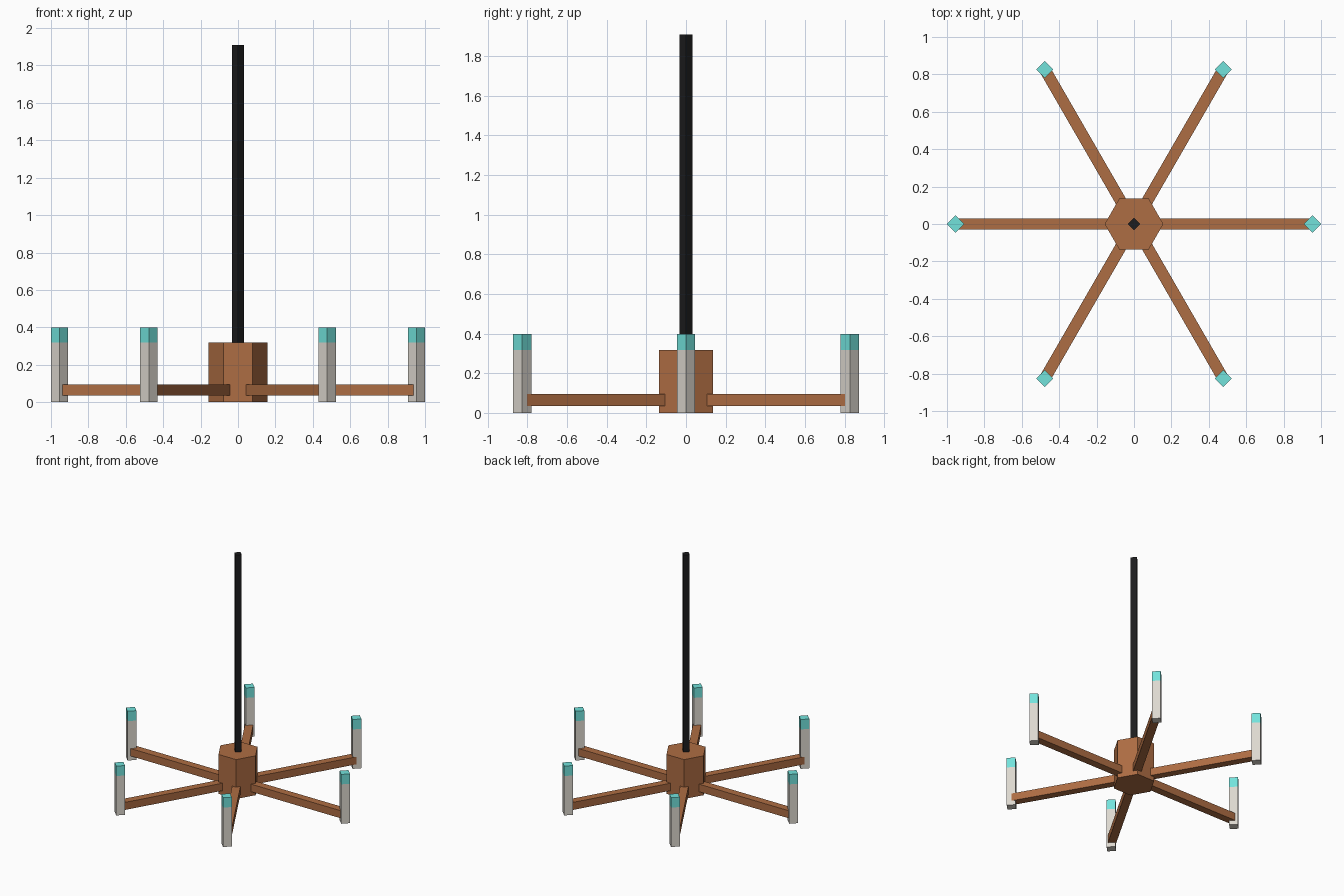
import bpy, math

if "Cube" in bpy.data.objects:
    bpy.data.objects.remove(bpy.data.objects["Cube"])


def material(name, rgb):
    m = bpy.data.materials.new(name)
    lin = [((c / 255 + 0.055) / 1.055) ** 2.4 for c in rgb]
    m.diffuse_color = (*lin, 1)
    m.use_nodes = True
    m.node_tree.nodes["Principled BSDF"].inputs["Base Color"].default_value = m.diffuse_color
    return m


WOOD = material("brown wood", (174, 109, 67))
BLACK = material("black metal", (28, 28, 29))
CREAM = material("pale candle", (221, 216, 207))
TEAL = material("teal glow", (114, 226, 219))


def prism(name, sides, radius, x, y, z0, z1, mat):
    """Upright prism with one corner pointing along +x."""
    bpy.ops.mesh.primitive_cylinder_add(vertices=sides, radius=radius, depth=z1 - z0,
                                        location=(x, y, (z0 + z1) / 2))
    o = bpy.context.object
    o.name = name
    if sides % 4:  # cylinder's first corner lies on y
        o.rotation_euler.z = math.pi / 2
    o.data.materials.append(mat)
    return o


# Central hub and hanging rod
prism("hub", 6, 0.157, 0, 0, 0, 0.318, WOOD)
prism("hanging_rod", 4, 0.033, 0, 0, 0.30, 1.909, BLACK)

# Six arms, each with a candle and a glowing tip
REACH, START = 0.954, 0.11
for i in range(6):
    a = i * math.pi / 3
    c, s = math.cos(a), math.sin(a)
    mid = (REACH + START) / 2
    bpy.ops.mesh.primitive_cube_add(size=1, location=(mid * c, mid * s, 0.065),
                                    rotation=(0, 0, a))
    arm = bpy.context.object
    arm.name = f"arm_{i + 1}"
    arm.scale = (REACH - START, 0.061, 0.061)
    arm.data.materials.append(WOOD)
    prism(f"candle_{i + 1}", 4, 0.046, REACH * c, REACH * s, 0, 0.318, CREAM)
    prism(f"candle_tip_{i + 1}", 4, 0.046, REACH * c, REACH * s, 0.318, 0.398, TEAL)
